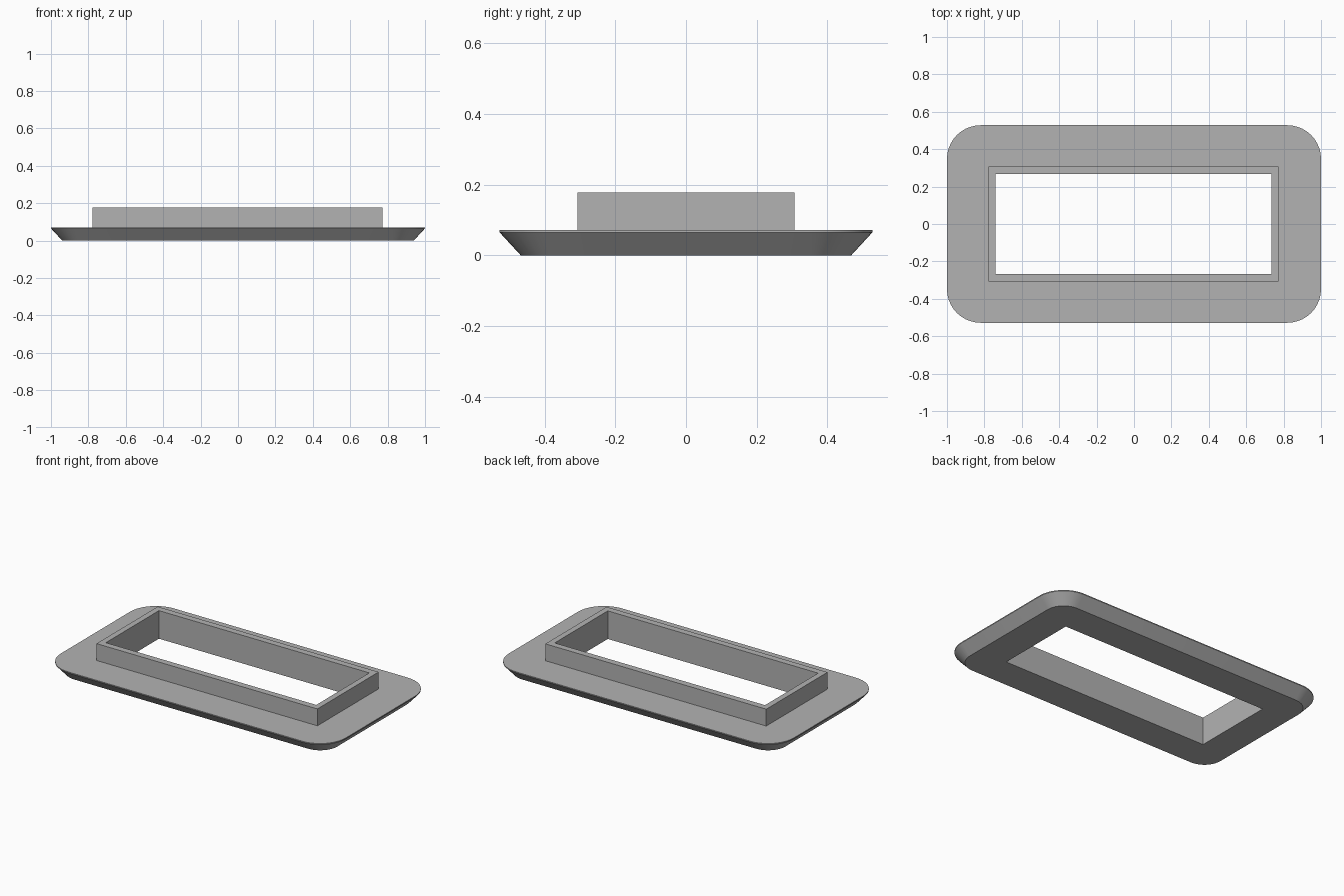
import bpy
import bmesh
from math import cos, sin, pi, radians
from mathutils import Vector

cube = bpy.data.objects.get("Cube")
if cube:
    bpy.data.objects.remove(cube)

CORNER_STEPS = 10
OPENING_SHIFT = -0.003


def material(name, colour):
    mat = bpy.data.materials.new(name)
    mat.use_nodes = True
    mat.diffuse_color = colour
    mat.node_tree.nodes["Principled BSDF"].inputs["Base Color"].default_value = colour
    return mat


def ring(bm, half_x, half_y, z, radius=0.0, shift=0.0):
    """Rectangle loop with rounded corners; zero radius gives sharp ones."""
    verts = []
    for quarter, (sx, sy) in enumerate(((1, 1), (-1, 1), (-1, -1), (1, -1))):
        centre = Vector((sx * (half_x - radius) + shift, sy * (half_y - radius), z))
        for step in range(CORNER_STEPS + 1):
            a = (quarter + step / CORNER_STEPS) * pi / 2
            verts.append(bm.verts.new(centre + radius * Vector((cos(a), sin(a), 0))))
    return verts


def loft(bm, rings):
    """Skin the closed sequence of rings with quads."""
    for lower, upper in zip(rings, rings[1:] + rings[:1]):
        for i in range(len(lower)):
            j = (i + 1) % len(lower)
            bm.faces.new((lower[i], lower[j], upper[j], upper[i]))


grey = material("plain grey", (0.45, 0.45, 0.45, 1))

# Cross-section walked from the opening, round the flange and over the collar
bm = bmesh.new()
loft(bm, [
    ring(bm, 0.738, 0.266, 0.0, shift=OPENING_SHIFT),
    ring(bm, 0.94, 0.468, 0.0, radius=0.12),
    ring(bm, 1.0, 0.528, 0.065, radius=0.18),
    ring(bm, 1.0, 0.528, 0.071, radius=0.18),
    ring(bm, 0.775, 0.307, 0.071, shift=OPENING_SHIFT),
    ring(bm, 0.775, 0.307, 0.178, shift=OPENING_SHIFT),
    ring(bm, 0.738, 0.266, 0.178, shift=OPENING_SHIFT),
])
bmesh.ops.remove_doubles(bm, verts=bm.verts, dist=0.0001)
bmesh.ops.recalc_face_normals(bm, faces=bm.faces)
mesh = bpy.data.meshes.new("flange_with_collar")
bm.to_mesh(mesh)
bm.free()
mesh.materials.append(grey)

frame = bpy.data.objects.new("flange_with_collar", mesh)
bpy.context.collection.objects.link(frame)
bpy.context.view_layer.objects.active = frame
frame.select_set(True)
bpy.ops.object.shade_smooth_by_angle(angle=radians(25))
